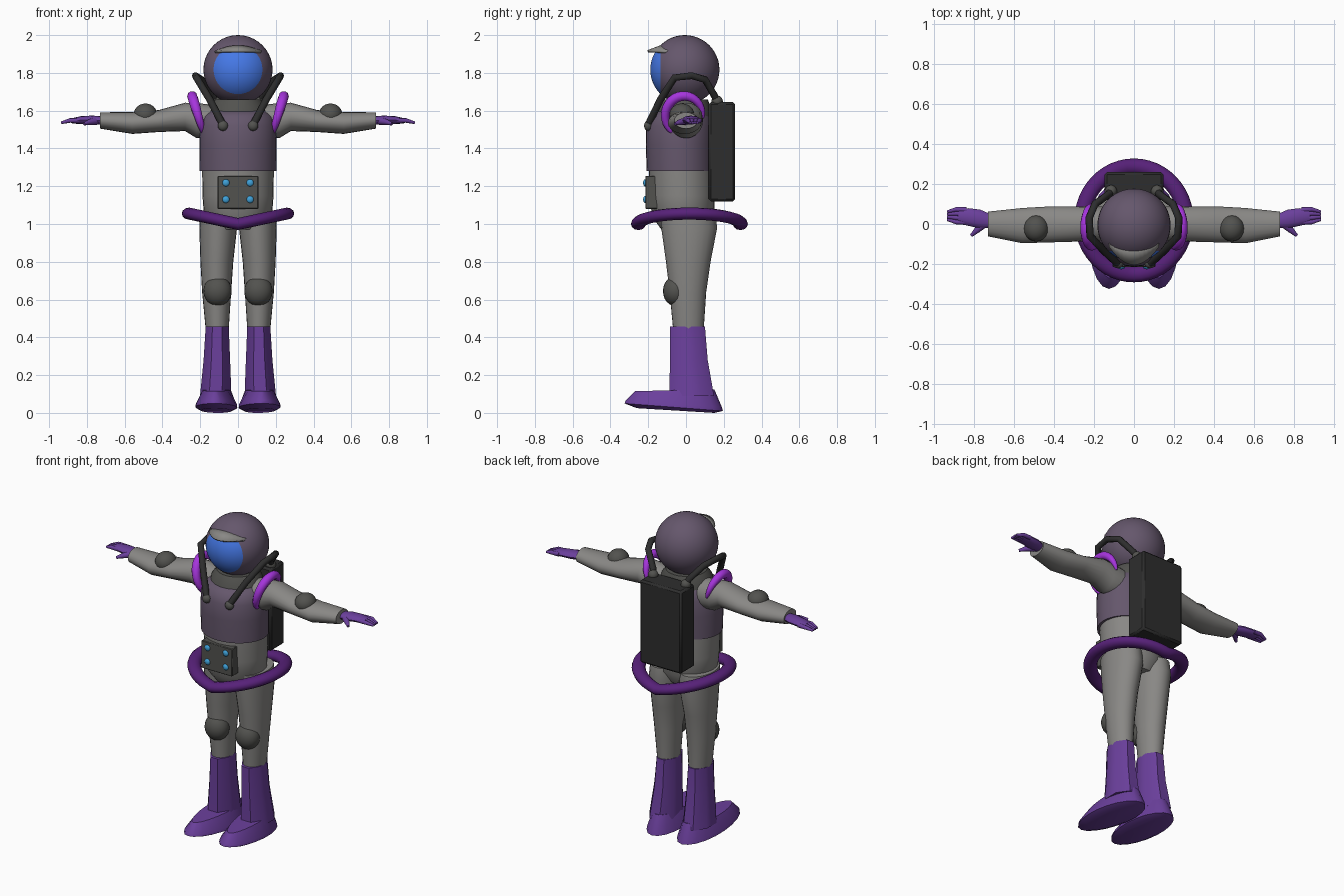
import bpy, bmesh, math
from mathutils import Vector, Matrix

if "Cube" in bpy.data.objects:
    bpy.data.objects.remove(bpy.data.objects["Cube"])


def material(name, r, g, b):
    m = bpy.data.materials.new(name)
    m.diffuse_color = (r, g, b, 1)
    m.use_nodes = True
    m.node_tree.nodes["Principled BSDF"].inputs["Base Color"].default_value = m.diffuse_color
    return m


GREY = material("suit grey", 0.25, 0.245, 0.235)
DARK = material("dark grey", 0.085, 0.085, 0.078)
BLACK = material("pack black", 0.027, 0.027, 0.027)
PLUM = material("dusky plum", 0.13, 0.095, 0.15)
PURPLE = material("boot purple", 0.145, 0.05, 0.33)
DEEP = material("ring purple", 0.095, 0.015, 0.19)
BRIGHT = material("bright violet", 0.38, 0.035, 0.72)
BLUE = material("visor blue", 0.06, 0.19, 0.8)
SKY = material("button blue", 0.05, 0.36, 0.7)


def finish(name, bm, mats, mirror=False, angle=40):
    """Turn a bmesh into a shaded object, optionally mirrored across x."""
    bmesh.ops.recalc_face_normals(bm, faces=bm.faces)
    me = bpy.data.meshes.new(name)
    bm.to_mesh(me)
    bm.free()
    for m in mats:
        me.materials.append(m)
    ob = bpy.data.objects.new(name, me)
    bpy.context.collection.objects.link(ob)
    bpy.ops.object.select_all(action='DESELECT')
    ob.select_set(True)
    bpy.context.view_layer.objects.active = ob
    bpy.ops.object.shade_smooth_by_angle(angle=math.radians(angle))
    if mirror:
        ob.modifiers.new("mirror", 'MIRROR').use_mirror_merge = False
    return ob


def loft(name, rings, mat, mirror=False, closed=False, angle=40):
    """Skin a list of equal-length point rings."""
    bm = bmesh.new()
    vs = [[bm.verts.new(p) for p in r] for r in rings]
    n = len(vs[0])
    for i in range(len(vs) if closed else len(vs) - 1):
        a, b = vs[i], vs[(i + 1) % len(vs)]
        for j in range(n):
            k = (j + 1) % n
            bm.faces.new((a[j], a[k], b[k], b[j]))
    if not closed:
        bm.faces.new(vs[0])
        bm.faces.new(vs[-1])
    return finish(name, bm, [mat], mirror, angle)


def ring_z(x, y, z, rx, ry, n=32, turn=0.0):
    return [(x + rx * math.cos(t), y + ry * math.sin(t), z)
            for t in (math.tau * (i + turn) / n for i in range(n))]


def ring_x(x, y, z, ry, rz, n=20):
    return [(x, y + ry * math.cos(t), z + rz * math.sin(t))
            for t in (math.tau * i / n for i in range(n))]


def tube(name, pts, radii, mat, mirror=True, n=10):
    """Sweep a round section with varying radius along points."""
    pts = [Vector(p) for p in pts]
    rings = []
    for i, p in enumerate(pts):
        d = (pts[min(i + 1, len(pts) - 1)] - pts[max(i - 1, 0)]).normalized()
        u = d.cross(Vector((1, 0, 0.3))).normalized()
        v = d.cross(u)
        rings.append([p + radii[i] * (u * math.cos(t) + v * math.sin(t))
                      for t in (math.tau * k / n for k in range(n))])
    return loft(name, rings, mat, mirror, angle=60)


def ball(name, c, r, mat, mirror=True):
    bm = bmesh.new()
    bmesh.ops.create_uvsphere(bm, u_segments=20, v_segments=12, radius=1,
                              matrix=Matrix.Translation(c) @ Matrix.Diagonal((*r, 1)))
    return finish(name, bm, [mat], mirror)


def box(name, lo, hi, mat, bevel=0.0):
    bm = bmesh.new()
    lo, hi = Vector(lo), Vector(hi)
    bmesh.ops.create_cube(bm, size=1, matrix=Matrix.Translation((lo + hi) / 2)
                          @ Matrix.Diagonal((*(hi - lo), 1)))
    if bevel:
        bmesh.ops.bevel(bm, geom=bm.edges[:], offset=bevel, segments=1, affect='EDGES')
    return finish(name, bm, [mat])


# Helmet: sphere with its pole facing forward, front cap coloured as visor
bm = bmesh.new()
bmesh.ops.create_uvsphere(bm, u_segments=40, v_segments=24, radius=0.183,
                          matrix=Matrix.Translation((0, -0.006, 1.817))
                          @ Matrix.Rotation(math.pi / 2, 4, 'X'))
for f in bm.faces:
    f.material_index = 1 if f.calc_center_median().y < -0.134 else 0
finish("helmet", bm, [PLUM, BLUE])

# Brim above the visor
bm = bmesh.new()
rows = []
for i in range(13):
    t = i / 6 - 1
    x, z = 0.125 * t, 1.955 - 0.037 * t * t
    y = -math.sqrt(max(0.0, 0.178 ** 2 - x * x - (z - 1.817) ** 2))
    rows.append((bm.verts.new((x, y, z)),
                 bm.verts.new((x, -0.205 + 0.09 * t * t, 1.92 - 0.005 * t * t))))
for a, b in zip(rows, rows[1:]):
    bm.faces.new((a[0], a[1], b[1], b[0]))
brim = finish("helmet_brim", bm, [GREY])
brim.modifiers.new("thickness", 'SOLIDIFY').thickness = 0.012

# Torso: waist, chest shell and neck collar
loft("waist", [ring_z(0, -0.01, 0.97, 0.13, 0.12), ring_z(0, -0.015, 1.04, 0.18, 0.165),
               ring_z(0, -0.02, 1.15, 0.188, 0.172), ring_z(0, -0.025, 1.30, 0.19, 0.172)], GREY)
loft("chest", [ring_z(0, -0.03, 1.28, 0.203, 0.178), ring_z(0, -0.033, 1.42, 0.205, 0.18),
               ring_z(0, -0.033, 1.52, 0.202, 0.178), ring_z(0, -0.03, 1.57, 0.185, 0.16),
               ring_z(0, -0.02, 1.60, 0.15, 0.13)], PLUM)
loft("collar", [ring_z(0, -0.015, 1.56, 0.16, 0.15), ring_z(0, -0.01, 1.62, 0.15, 0.14),
                ring_z(0, -0.005, 1.66, 0.12, 0.12)], DARK)

# Control panel with four buttons
box("control_panel", (-0.108, -0.215, 1.08), (0.108, -0.15, 1.255), DARK, 0.004)
for z in (1.13, 1.218):
    ball("button", (0.064, -0.215, z), (0.019, 0.012, 0.019), SKY)

# Saddle-shaped ring around the hips
rings = []
for i in range(48):
    a = math.tau * i / 48
    sect = []
    for k in range(12):
        b = math.tau * k / 12
        r = 0.04 * math.cos(b)
        sect.append(((0.258 + r) * math.cos(a), 0.018 + (0.27 + r) * math.sin(a),
                     1.0 + 0.055 * abs(math.cos(a)) + 0.032 * math.sin(b)))
    rings.append(sect)
loft("hip_ring", rings, DEEP, closed=True, angle=60)

# Backpack
box("backpack", (-0.147, 0.12, 1.12), (0.147, 0.26, 1.645), BLACK, 0.012)

# Legs and knee pads
loft("leg", [ring_z(0.103, 0.01, 1.06, 0.098, 0.145, 24), ring_z(0.105, 0.017, 0.98, 0.1, 0.148, 24),
             ring_z(0.112, 0.012, 0.8, 0.087, 0.118, 24), ring_z(0.113, 0.01, 0.64, 0.077, 0.097, 24),
             ring_z(0.11, 0.013, 0.43, 0.06, 0.08, 24)], GREY, True)
ball("knee_pad", (0.108, -0.055, 0.645), (0.075, 0.067, 0.08), DARK)

# Boots: faceted shaft on a broad flared foot
loft("boot_shaft", [ring_z(0.11, 0.008, 0.457, 0.066, 0.1, 8, 0.5),
                    ring_z(0.112, 0.015, 0.28, 0.076, 0.108, 8, 0.5),
                    ring_z(0.118, 0.03, 0.09, 0.09, 0.128, 8, 0.5)], PURPLE, True)


def foot(rx, y0, y1, z_heel, z_toe, narrow):
    pts = []
    for i in range(20):
        t = math.tau * i / 20
        f = 0.5 - 0.5 * math.sin(t)          # 0 at heel, 1 at toe
        w = rx * (1 - narrow * f)
        pts.append((0.113 + 0.02 * f + w * math.cos(t) - 0.008, y0 + (y1 - y0) * f,
                    z_heel + (z_toe - z_heel) * f))
    return pts


loft("boot_foot", [foot(0.085, 0.15, -0.26, 0.0, 0.025, 0.1),
                   foot(0.117, 0.195, -0.325, 0.01, 0.05, 0.1),
                   foot(0.114, 0.19, -0.32, 0.03, 0.065, 0.1),
                   foot(0.088, 0.15, -0.27, 0.125, 0.115, 0.35)], PURPLE, True)

# Arms and elbow pads
loft("arm", [ring_x(0.13, 0, 1.54, 0.085, 0.09), ring_x(0.22, 0, 1.548, 0.09, 0.093),
             ring_x(0.28, 0, 1.567, 0.088, 0.075), ring_x(0.42, -0.002, 1.545, 0.09, 0.058),
             ring_x(0.56, -0.008, 1.535, 0.088, 0.058), ring_x(0.73, 0, 1.548, 0.062, 0.043)],
     GREY, True)
ball("elbow_pad", (0.49, -0.022, 1.58), (0.062, 0.066, 0.058), DARK)

# Gloves: flat mitt, fingers and thumb
loft("glove", [ring_x(0.72, 0.015, 1.548, 0.035, 0.022, 12), ring_x(0.77, 0.025, 1.55, 0.047, 0.024, 12),
               ring_x(0.83, 0.035, 1.55, 0.044, 0.021, 12), ring_x(0.88, 0.04, 1.546, 0.036, 0.014, 12)],
     PURPLE, True)
for i in range(4):
    y = 0.008 + 0.021 * i
    tube("finger", [(0.84, y, 1.548), (0.89, y + 0.002, 1.548), (0.935, 0.022 + 0.013 * i, 1.536)],
         [0.013, 0.012, 0.007], PURPLE)
tube("thumb", [(0.75, 0.0, 1.545), (0.785, -0.03, 1.54), (0.815, -0.058, 1.53)],
     [0.02, 0.016, 0.008], PURPLE)

# Shoulder flares: tapered arcs leaning outwards over the arm
pts, radii = [], []
for i in range(25):
    a = math.radians(-5 + 245 * i / 24)
    z = 1.57 + 0.108 * math.sin(a)
    pts.append((0.21 + 0.3 * (z - 1.57), -0.01 + 0.1 * math.cos(a), z))
    radii.append(0.006 + 0.021 * math.sin(math.pi * i / 24) ** 0.6)
tube("shoulder_flare", pts, radii, BRIGHT)

# Air hoses from chest sockets over the shoulders to the backpack
tube("air_hose", [(0.08, -0.2, 1.525), (0.15, -0.135, 1.66), (0.22, -0.06, 1.775),
                  (0.225, 0.03, 1.785), (0.195, 0.1, 1.765), (0.125, 0.15, 1.68),
                  (0.115, 0.175, 1.63)], [0.019] * 7, BLACK)
ball("chest_socket", (0.08, -0.2, 1.52), (0.027, 0.022, 0.027), DARK)
ball("pack_socket", (0.115, 0.165, 1.65), (0.03, 0.03, 0.03), DARK)
